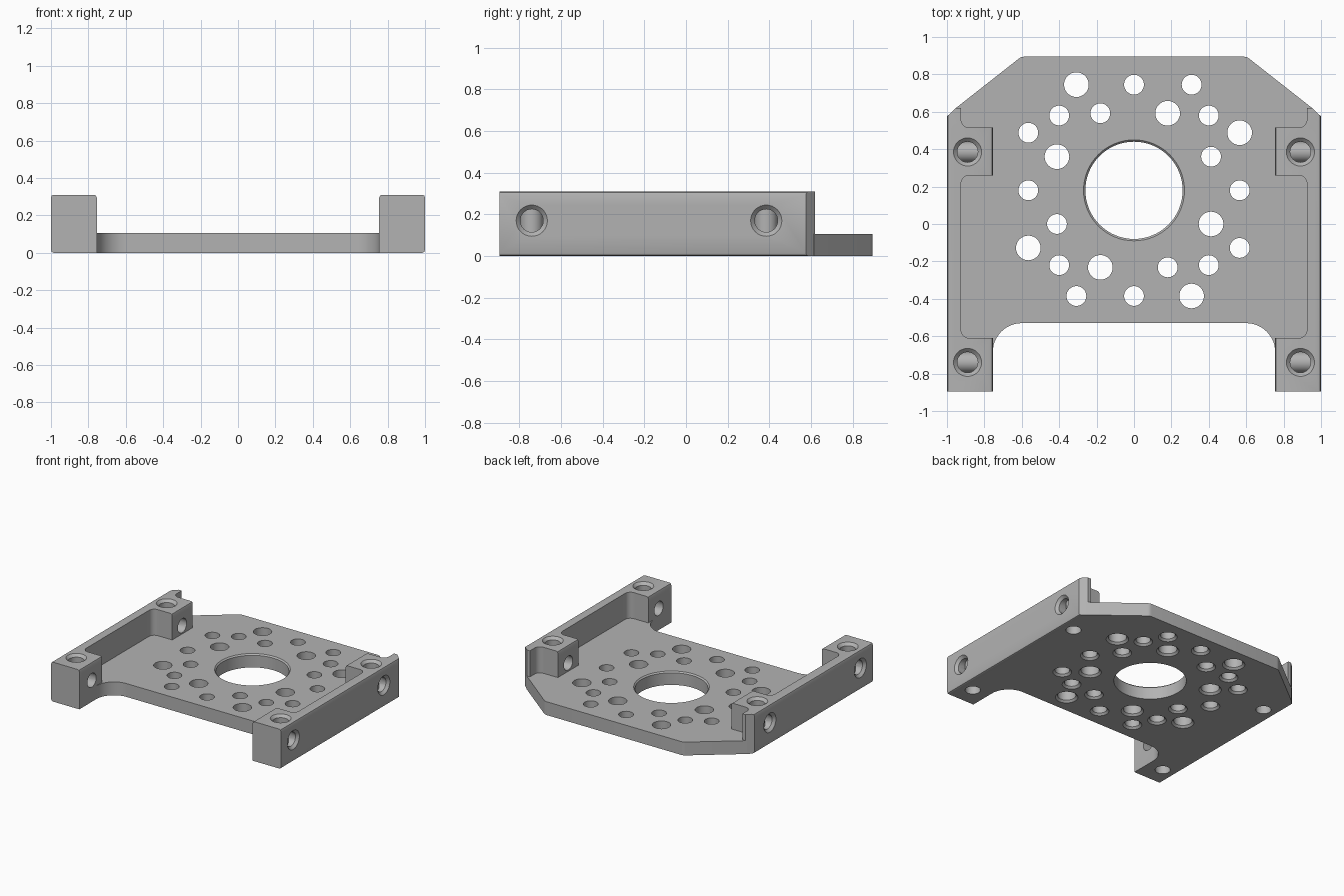
import bpy, bmesh
from math import sin, cos, pi, radians
from mathutils import Matrix, Vector

if "Cube" in bpy.data.objects:
    bpy.data.objects.remove(bpy.data.objects["Cube"], do_unlink=True)

PLATE_TOP, RAIL_TOP, END = 0.105, 0.31, 0.895
BORE_Z, BORE_R, BLOCK_X = 0.17, 0.055, 0.755
CENTRE = Vector((0, 0.18, 0))

metal = bpy.data.materials.new("grey_metal")
metal.use_nodes = True
GREY = (0.45, 0.45, 0.45, 1)
metal.diffuse_color = GREY
metal.node_tree.nodes["Principled BSDF"].inputs["Base Color"].default_value = GREY


def make_object(name, bm):
    mesh = bpy.data.meshes.new(name)
    bm.to_mesh(mesh)
    bm.free()
    mesh.materials.append(metal)
    obj = bpy.data.objects.new(name, mesh)
    bpy.context.collection.objects.link(obj)
    return obj


def arc(cx, cy, r, start, end, steps=8):
    angles = [radians(start + (end - start) * i / steps) for i in range(steps + 1)]
    return [(cx + r * cos(a), cy + r * sin(a)) for a in angles]


def prism(outline, height):
    bm = bmesh.new()
    base = bm.faces.new([bm.verts.new((x, y, 0)) for x, y in outline])
    top = bmesh.ops.extrude_face_region(bm, geom=[base])["geom"]
    bmesh.ops.translate(bm, vec=(0, 0, height),
                        verts=[g for g in top if isinstance(g, bmesh.types.BMVert)])
    bmesh.ops.recalc_face_normals(bm, faces=bm.faces)
    return bm


def lathe(bm, profile, matrix, caps=True, sides=32):
    """Revolve (radius, height) pairs about the local z axis."""
    rings = [[bm.verts.new(matrix @ Vector((r * cos(2 * pi * i / sides),
                                            r * sin(2 * pi * i / sides), z)))
              for i in range(sides)] for r, z in profile]
    for low, high in zip(rings, rings[1:]):
        for i in range(sides):
            j = (i + 1) % sides
            bm.faces.new((low[i], low[j], high[j], high[i]))
    if caps:
        bm.faces.new(rings[0][::-1])
        bm.faces.new(rings[-1])


def boolean(target, tool, operation):
    mod = target.modifiers.new(operation.lower(), 'BOOLEAN')
    mod.object, mod.operation, mod.solver = tool, operation, 'EXACT'
    bpy.context.view_layer.objects.active = target
    bpy.ops.object.modifier_apply(modifier=mod.name)
    bpy.data.objects.remove(tool, do_unlink=True)


# Base plate with clipped back corners and a rounded front recess
half = [(0.585, END)] + arc(0.585, 0.845, 0.05, 75, 50, 3)
half += [(0.96, 0.614), (0.96, -0.69)] + arc(0.6, -0.685, 0.155, 0, 90, 12)
plate = make_object("base_plate", prism(half + [(-x, y) for x, y in reversed(half)], PLATE_TOP))

# Side rails with two thick mounting blocks each
rail_outline = [(1, -END), (1, 0.575), (0.952, 0.62), (0.925, 0.62)]
rail_outline += arc(0.88, 0.56, 0.045, 0, -90)
rail_outline += [(BLOCK_X, 0.515), (BLOCK_X, 0.26)]
rail_outline += arc(0.88, 0.215, 0.045, 90, 0)
rail_outline += arc(0.88, -0.565, 0.045, 0, -90)
rail_outline += [(BLOCK_X, -0.61), (BLOCK_X, -END)]


def rail(side):
    bm = prism([(side * x, y) for x, y in rail_outline], RAIL_TOP)
    edges = []
    for e in bm.edges:
        a, b = (v.co for v in e.verts)
        lengthwise = abs(a.x - b.x) < 1e-4 and abs(a.y - b.y) > 0.2 and abs(a.z - b.z) < 1e-4
        outer = abs(a.x) > 0.99
        block_top = abs(a.x) < 0.76 and a.z > 0.1
        if lengthwise and (outer or block_top):
            edges.append(e)
    bmesh.ops.bevel(bm, geom=edges, offset=0.015, segments=2, profile=0.5, affect='EDGES')
    return make_object("side_rail", bm)


for side in (1, -1):
    boolean(plate, rail(side), 'UNION')

# Large centre hole and the ring of small holes, repeated every quarter turn
bm = bmesh.new()
lathe(bm, [(0.26, -0.1), (0.26, PLATE_TOP - 0.01), (0.28, PLATE_TOP + 0.01)],
      Matrix.Translation(CENTRE), sides=64)
SMALL, BIG = 0.053, 0.066
pattern = [(-0.308, 0.565, BIG), (0, 0.565, SMALL), (0.308, 0.565, SMALL),
           (-0.4, 0.4, SMALL), (-0.18, 0.412, SMALL), (0.18, 0.412, BIG)]
for turn in range(4):
    spin = Matrix.Translation(CENTRE) @ Matrix.Rotation(turn * pi / 2, 4, 'Z')
    for x, y, r in pattern:
        lathe(bm, [(r + 0.03, -0.015), (r, 0.015), (r, 0.2)],
              spin @ Matrix.Translation((x, y, 0)))
boolean(plate, make_object("plate_hole_cutter", bm), 'DIFFERENCE')

# Crossing bores in every block, countersunk on the top and outer faces
places = [(s, y) for s in (1, -1) for y in (0.385, -0.74)]


def upright(s, y):
    return Matrix.Translation((s * 0.89, y, 0))


def sideways(s, y):
    return Matrix.Translation((0, y, BORE_Z)) @ Matrix.Rotation(s * pi / 2, 4, 'Y')


for label, frame, start, face in (("upright", upright, 0, RAIL_TOP),
                                  ("sideways", sideways, BLOCK_X, 1.0)):
    cutter, liner = bmesh.new(), bmesh.new()
    for s, y in places:
        lathe(cutter, [(BORE_R, start - 0.05), (BORE_R, face - 0.02),
                       (BORE_R + 0.04, face + 0.02)], frame(s, y))
        lathe(liner, [(BORE_R, start), (BORE_R, face - 0.02)], frame(s, y), caps=False)
    boolean(plate, make_object(label + "_bore_cutter", cutter), 'DIFFERENCE')
    bmesh.ops.reverse_faces(liner, faces=liner.faces)
    make_object(label + "_bore_walls", liner)

# Smooth the round walls, keep the machined edges crisp
bpy.ops.object.select_all(action='DESELECT')
for obj in bpy.context.collection.objects:
    if obj.type == 'MESH':
        obj.select_set(True)
        bpy.context.view_layer.objects.active = obj
bpy.ops.object.shade_smooth_by_angle(angle=radians(25))
